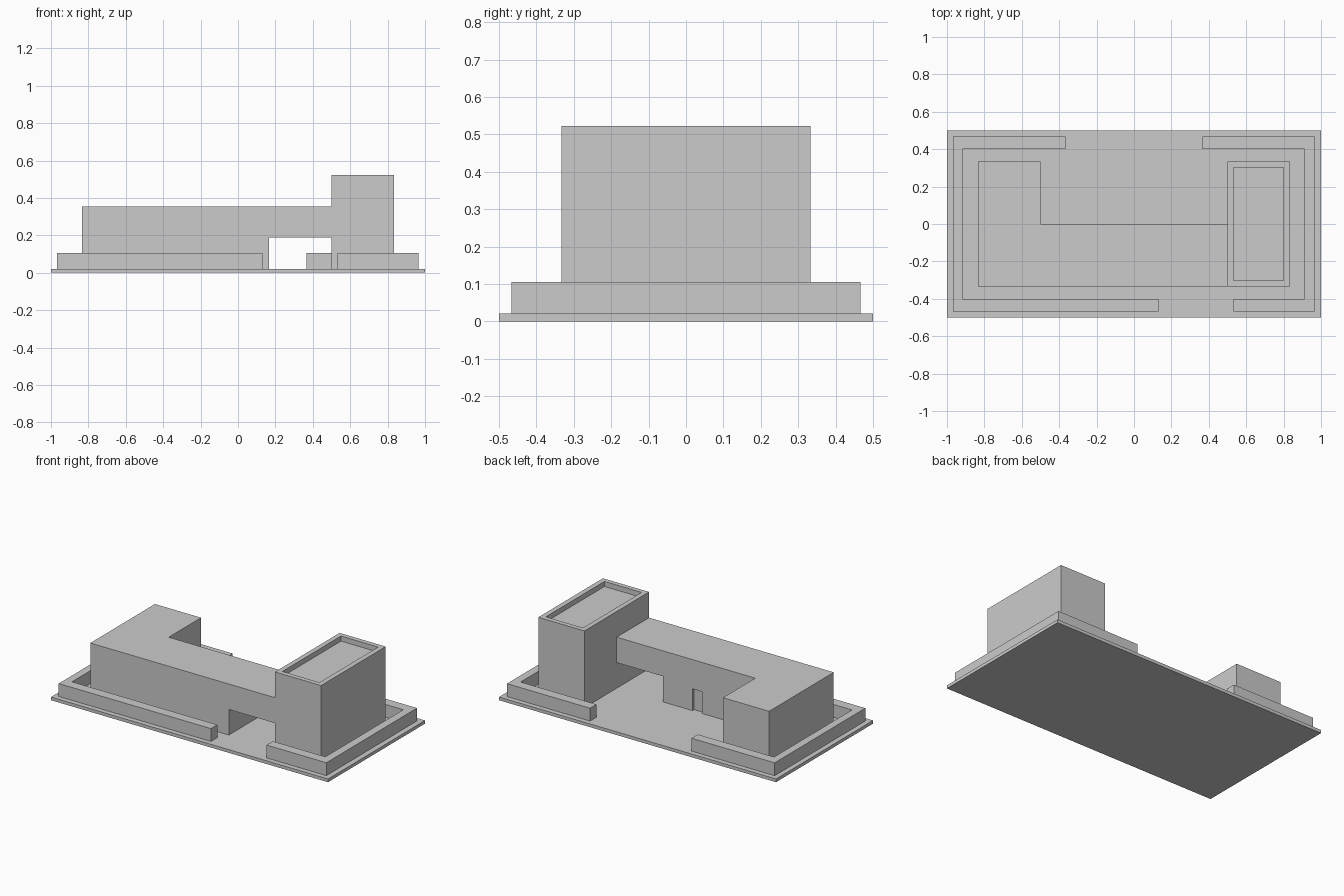
import bpy, bmesh

if "Cube" in bpy.data.objects:
    bpy.data.objects.remove(bpy.data.objects["Cube"])

GROUND = 0.021   # top of the base slab


def prism(name, outline, z0, z1):
    """Extrude a counter-clockwise plan outline from z0 to z1."""
    bm = bmesh.new()
    face = bm.faces.new([bm.verts.new((x, y, z0)) for x, y in outline])
    top = bmesh.ops.extrude_face_region(bm, geom=[face])["geom"]
    verts = [v for v in top if isinstance(v, bmesh.types.BMVert)]
    bmesh.ops.translate(bm, verts=verts, vec=(0, 0, z1 - z0))
    bmesh.ops.recalc_face_normals(bm, faces=bm.faces[:])
    mesh = bpy.data.meshes.new(name)
    bm.to_mesh(mesh)
    bm.free()
    obj = bpy.data.objects.new(name, mesh)
    bpy.context.collection.objects.link(obj)
    return obj


def box(name, x0, x1, y0, y1, z0, z1):
    return prism(name, [(x0, y0), (x1, y0), (x1, y1), (x0, y1)], z0, z1)


def combine(target, other, operation):
    """Apply a boolean and discard the helper object."""
    mod = target.modifiers.new(operation.lower(), "BOOLEAN")
    mod.operation = operation
    mod.solver = "EXACT"
    mod.object = other
    bpy.context.view_layer.objects.active = target
    bpy.ops.object.modifier_apply(modifier=mod.name)
    bpy.data.objects.remove(other, do_unlink=True)


def c_wall(name, outer, inner, front_end, back_end):
    """Low garden wall along one side, returning along front and back."""
    prism(name, [(front_end, -0.467), (outer, -0.467), (outer, 0.467),
                 (back_end, 0.467), (back_end, 0.402), (inner, 0.402),
                 (inner, -0.402), (front_end, -0.402)], GROUND, 0.105)


# Base slab
box("base_slab", -1, 1, -0.5, 0.5, 0, GROUND)

# Garden walls, open at the front entrance and at the back
c_wall("left_garden_wall", -0.967, -0.917, 0.132, -0.367)
c_wall("right_garden_wall", 0.965, 0.912, 0.533, 0.365)

# L-shaped main building
building = prism("building", [(-0.833, -0.333), (0.5, -0.333), (0.5, 0),
                              (-0.5, 0), (-0.5, 0.333), (-0.833, 0.333)],
                 GROUND, 0.354)

# Passage under the bridge, and recessed back door
combine(building, box("passage", 0.167, 0.6, -0.4, 0.1, -0.1, 0.188), "DIFFERENCE")
combine(building, box("door_recess", -0.117, -0.047, -0.017, 0.1, -0.1, 0.163), "DIFFERENCE")

# Tower with sunken roof behind a parapet
tower = box("tower", 0.5, 0.833, -0.333, 0.333, GROUND, 0.522)
combine(tower, box("roof_recess", 0.532, 0.8, -0.302, 0.302, 0.489, 0.6), "DIFFERENCE")
combine(building, tower, "UNION")
